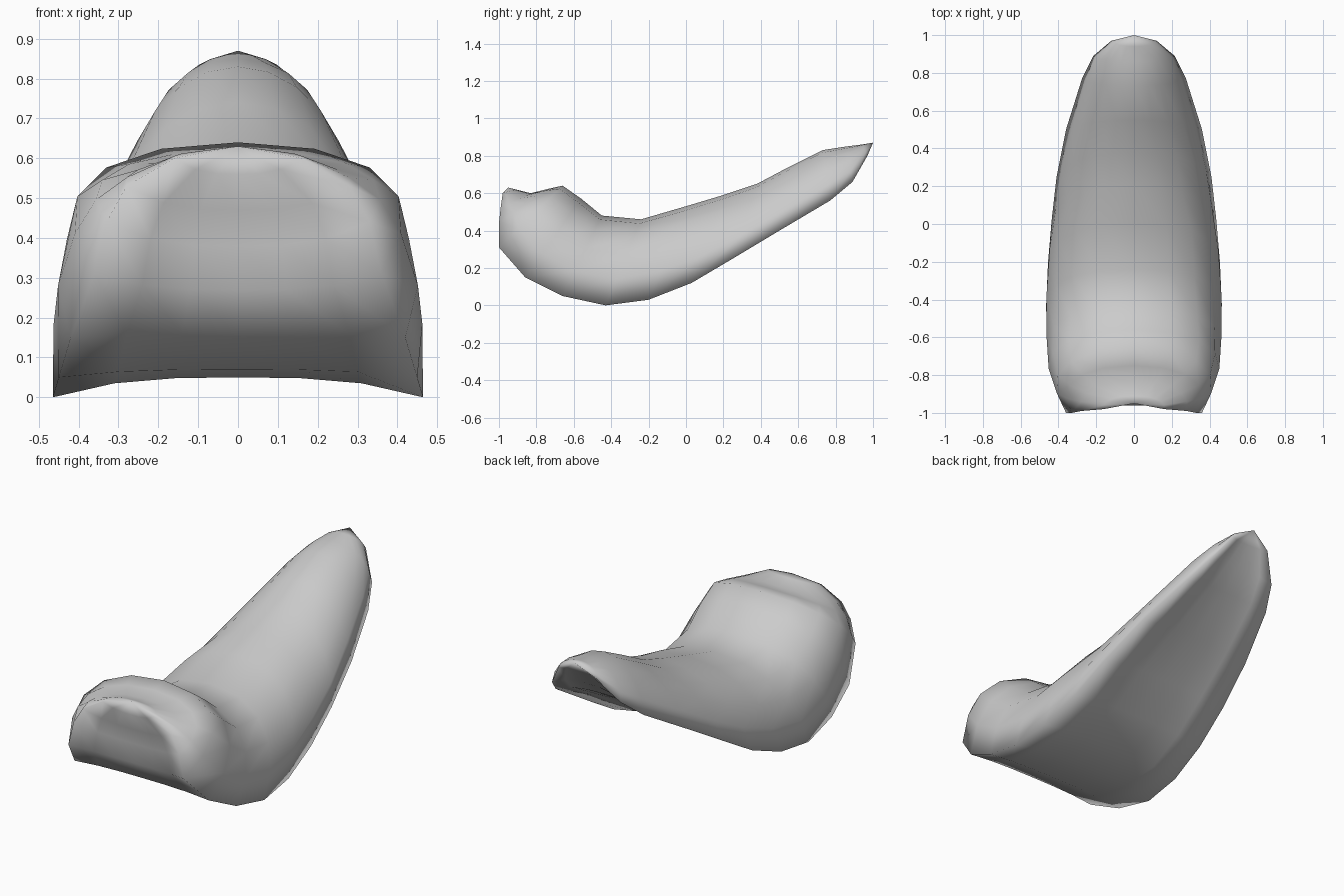
import bpy, bmesh, math

if "Cube" in bpy.data.objects:
    bpy.data.objects.remove(bpy.data.objects["Cube"])

# Stations from root to tip:
# half width, side bulge, rim (y, z), top centre (y, z), underside centre (y, z)
STATIONS = [
    (0.16, 0.01, -0.98, 0.60, -0.91, 0.62, -0.96, 0.56),
    (0.28, 0.02, -0.99, 0.53, -0.83, 0.60, -0.94, 0.47),
    (0.33, 0.07, -1.00, 0.44, -0.75, 0.62, -0.92, 0.38),
    (0.36, 0.11, -1.00, 0.31, -0.66, 0.64, -0.92, 0.27),
    (0.42, 0.085, -0.86, 0.15, -0.56, 0.57, -0.85, 0.16),
    (0.45, 0.055, -0.66, 0.05, -0.45, 0.48, -0.66, 0.07),
    (0.465, 0.03, -0.43, 0.00, -0.24, 0.46, -0.43, 0.05),
    (0.455, 0.02, -0.20, 0.03, 0.00, 0.53, -0.20, 0.06),
    (0.435, 0.00, 0.03, 0.12, 0.20, 0.59, 0.02, 0.155),
    (0.41, -0.015, 0.25, 0.25, 0.38, 0.65, 0.23, 0.29),
    (0.36, -0.03, 0.50, 0.40, 0.55, 0.74, 0.48, 0.44),
    (0.275, -0.015, 0.77, 0.56, 0.73, 0.83, 0.75, 0.60),
    (0.215, 0.00, 0.89, 0.66, 0.86, 0.85, 0.87, 0.70),
    (0.12, 0.00, 0.97, 0.80, 0.94, 0.86, 0.95, 0.80),
]
ROOT, TIP = (0, -0.95, 0.63), (0, 1.0, 0.87)
TOP, UNDER = 10, 6


def mix(a, b, t):
    return a + (b - a) * t


def section(w, bulge, ry, rz, ty, tz, by, bz):
    """Closed ring: arched top from right rim to left rim, hollow underside back."""
    power = 0.88 if ry < 0 else 1.0
    pts = []
    for i in range(TOP):
        a = math.pi * i / TOP
        c, s = math.cos(a), math.sin(a)
        x = math.copysign(abs(c) ** power, c) * w + bulge * math.sin(2 * a)
        h = abs(s)
        pts.append((x, mix(ry, ty, h), mix(rz, tz, h)))
    for i in range(UNDER):
        u = -1 + 2 * i / UNDER
        d = 1 - abs(u) ** 3
        pts.append((u * w, mix(ry, by, d), mix(rz, bz, d)))
    return pts


# Tongue-shaped body, lofted through the sections and closed to a point at both ends
bm = bmesh.new()
rings = [[bm.verts.new(p) for p in section(*s)] for s in STATIONS]
n = TOP + UNDER
for a, b in zip(rings, rings[1:]):
    for i in range(n):
        j = (i + 1) % n
        bm.faces.new((a[i], a[j], b[j], b[i]))
for ring, end in ((rings[0], ROOT), (rings[-1], TIP)):
    v = bm.verts.new(end)
    for i in range(n):
        bm.faces.new((v, ring[i], ring[(i + 1) % n]))
bmesh.ops.recalc_face_normals(bm, faces=bm.faces)

mesh = bpy.data.meshes.new("tongue")
bm.to_mesh(mesh)
bm.free()
tongue = bpy.data.objects.new("tongue", mesh)
bpy.context.collection.objects.link(tongue)
mesh.polygons.foreach_set("use_smooth", [True] * len(mesh.polygons))
mesh.update()
